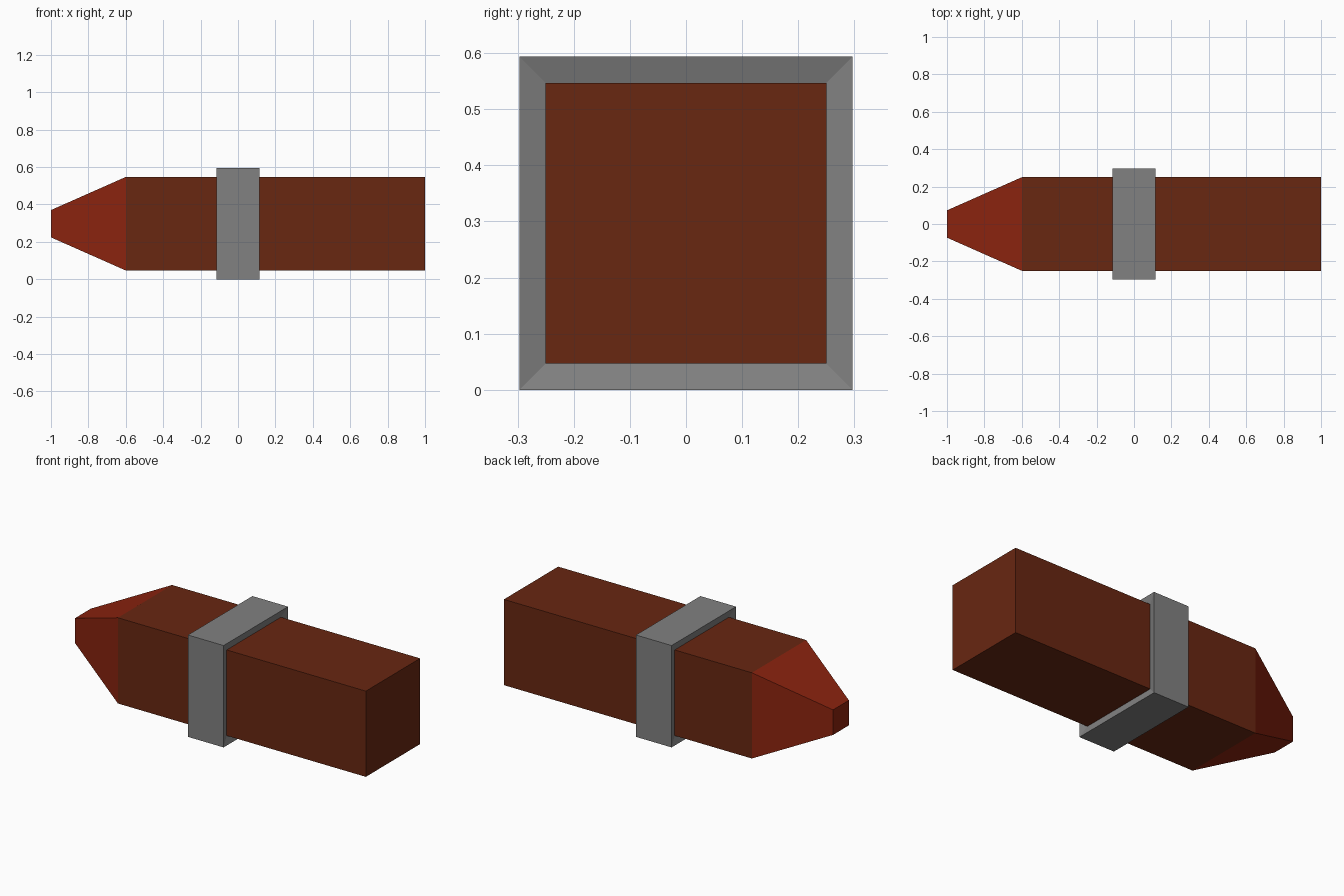
import bpy, bmesh

if "Cube" in bpy.data.objects:
    bpy.data.objects.remove(bpy.data.objects["Cube"])

ZC = 0.297  # height of the long axis


def material(name, rgb):
    m = bpy.data.materials.new(name)
    m.diffuse_color = (*rgb, 1.0)
    m.use_nodes = True
    m.node_tree.nodes["Principled BSDF"].inputs["Base Color"].default_value = m.diffuse_color
    return m


def square_loft(name, sections, mats, cap):
    """Loft square sections (x, half_width) along x; cap the ends if asked."""
    bm = bmesh.new()
    corners = [(-1, -1), (1, -1), (1, 1), (-1, 1)]
    rings = [[bm.verts.new((x, h * sy, ZC + h * sz)) for sy, sz in corners]
             for x, h in sections]
    for a, b in zip(rings, rings[1:]):
        for i in range(4):
            j = (i + 1) % 4
            bm.faces.new((a[i], a[j], b[j], b[i]))
    if cap:
        bm.faces.new(rings[0])
        bm.faces.new(rings[-1])
    else:  # close the section loop into a ring
        a, b = rings[-1], rings[0]
        for i in range(4):
            j = (i + 1) % 4
            bm.faces.new((a[i], a[j], b[j], b[i]))
    bmesh.ops.recalc_face_normals(bm, faces=bm.faces[:])
    mesh = bpy.data.meshes.new(name)
    bm.to_mesh(mesh)
    bm.free()
    for m in mats:
        mesh.materials.append(m)
    obj = bpy.data.objects.new(name, mesh)
    bpy.context.collection.objects.link(obj)
    return obj


brown = material("dark brown", (0.14, 0.020, 0.0057))
red = material("brick red", (0.26, 0.017, 0.0045))
grey = material("grey", (0.22, 0.22, 0.22))

# Square bar with a tapered tip; the tip faces are red
bar = square_loft("bar", [(-1.0, 0.073), (-0.6, 0.25), (1.0, 0.25)],
                  [brown, red], True)
for p in bar.data.polygons:
    p.material_index = 1 if p.center.x < -0.6 else 0

# Band around the middle, its end faces dished slightly inwards
square_loft("band", [(-0.102, 0.25), (-0.115, 0.297),
                     (0.115, 0.297), (0.102, 0.25)], [grey], False)
